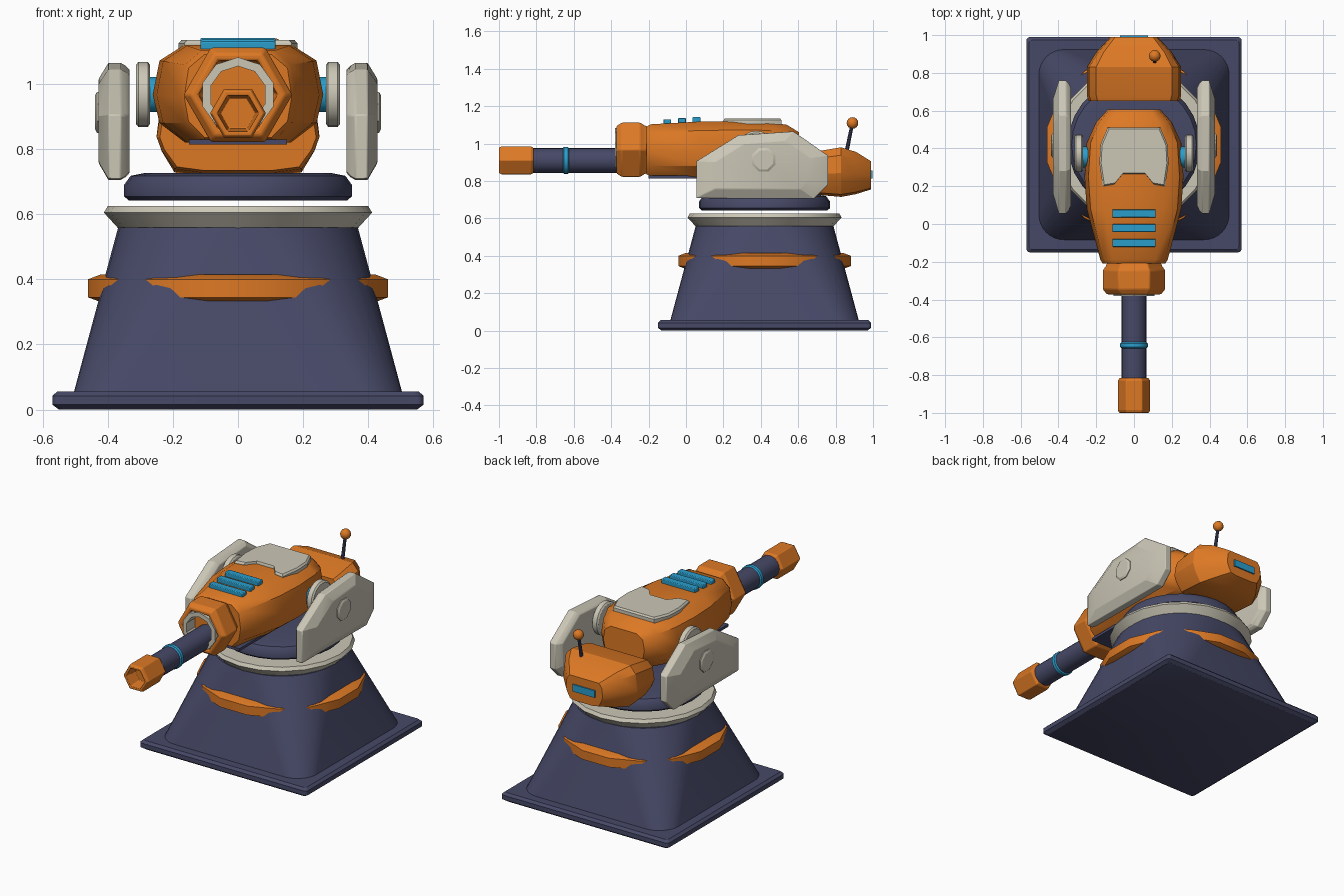
import bpy, bmesh, math
from mathutils import Vector

if "Cube" in bpy.data.objects:
    bpy.data.objects.remove(bpy.data.objects["Cube"])


def material(name, rgb):
    m = bpy.data.materials.new(name)
    m.diffuse_color = (*rgb, 1)
    m.use_nodes = True
    m.node_tree.nodes["Principled BSDF"].inputs["Base Color"].default_value = m.diffuse_color
    return m


ORANGE = material("orange", (0.72, 0.19, 0.018))
NAVY = material("navy", (0.062, 0.066, 0.135))
CREAM = material("cream", (0.60, 0.57, 0.47))
BLUE = material("light blue", (0.024, 0.34, 0.60))
CY = 0.42  # middle of the pedestal


def finish(name, bm, mat, bevel=0, smooth=30):
    bmesh.ops.recalc_face_normals(bm, faces=bm.faces)
    me = bpy.data.meshes.new(name)
    bm.to_mesh(me)
    bm.free()
    me.materials.append(mat)
    ob = bpy.data.objects.new(name, me)
    bpy.context.collection.objects.link(ob)
    if bevel:
        b = ob.modifiers.new("bevel", "BEVEL")
        b.width, b.segments, b.limit_method = bevel, 2, "ANGLE"
    if smooth:
        bpy.ops.object.select_all(action="DESELECT")
        ob.select_set(True)
        bpy.context.view_layer.objects.active = ob
        bpy.ops.object.shade_smooth_by_angle(angle=math.radians(smooth))
    return ob


def loft(name, rings, mat, **kw):
    """Skin a list of equal point rings and cap both ends."""
    bm = bmesh.new()
    vs = [[bm.verts.new(p) for p in r] for r in rings]
    n = len(vs[0])
    for a, b in zip(vs, vs[1:]):
        for i in range(n):
            j = (i + 1) % n
            bm.faces.new((a[i], a[j], b[j], b[i]))
    bm.faces.new(vs[0])
    bm.faces.new(vs[-1])
    return finish(name, bm, mat, **kw)


def lathe(name, axis, centre, profile, n, mat, phase=0.0, **kw):
    """Revolve (position, radius) pairs about an axis; centre gives the other two coordinates."""
    rings = []
    for t, r in profile:
        ring = []
        for i in range(n):
            a = 2 * math.pi * i / n + phase
            u, v = centre[0] + r * math.cos(a), centre[1] + r * math.sin(a)
            ring.append({"x": (t, u, v), "y": (u, t, v), "z": (u, v, t)}[axis])
        rings.append(ring)
    return loft(name, rings, mat, **kw)


def box(name, lo, hi, mat, **kw):
    ring = lambda z: [(lo[0], lo[1], z), (hi[0], lo[1], z), (hi[0], hi[1], z), (lo[0], hi[1], z)]
    return loft(name, [ring(lo[2]), ring(hi[2])], mat, **kw)


def rounded_square(half, r, z):
    pts = []
    for k in range(4):
        sx, sy = [(1, 1), (-1, 1), (-1, -1), (1, -1)][k]
        for i in range(9):
            a = math.pi / 2 * (k + i / 8)
            pts.append((sx * (half - r) + r * math.cos(a), CY + sy * (half - r) + r * math.sin(a), z))
    return pts


def hull_rings(section, stations):
    """Mirror a half section (width and height fractions) at each (y, half width, z low, z high)."""
    full = section + [(-x, z) for x, z in reversed(section)]
    return [[(x * w, y, lo + z * (hi - lo)) for x, z in full] for y, w, lo, hi in stations]


# Pedestal
loft("base_plate", [rounded_square(h, 0.02, z) for h, z in
     ((0.55, 0.0), (0.57, 0.015), (0.57, 0.042), (0.555, 0.056))], NAVY)
loft("pedestal", [rounded_square(0.505, 0.13, 0.05), rounded_square(0.368, 0.34, 0.56)], NAVY)
lathe("pedestal_band", "z", (0, CY), [(0.33, 0.43), (0.345, 0.47), (0.40, 0.47), (0.415, 0.43)],
      16, ORANGE, math.pi / 16)
lathe("pedestal_collar", "z", (0, CY), [(0.548, 0.36), (0.605, 0.412), (0.625, 0.40)], 20, CREAM)
lathe("turntable", "z", (0, CY), [(0.642, 0.335), (0.655, 0.35), (0.69, 0.35), (0.718, 0.33),
      (0.726, 0.29)], 28, NAVY, smooth=40)

# Main gun housing
body_section = [(0.63, 1), (0.92, 0.84), (1, 0.49), (0.92, 0.2), (0.62, 0)]
loft("gun_housing", hull_rings(body_section, [
    (-0.21, 0.165, 0.835, 1.09), (-0.19, 0.178, 0.825, 1.103), (0.08, 0.25, 0.82, 1.118),
    (0.25, 0.262, 0.82, 1.12), (0.43, 0.25, 0.825, 1.118), (0.54, 0.20, 0.84, 1.10),
    (0.605, 0.14, 0.88, 1.06)]), ORANGE, smooth=35)
box("belly_plate", (-0.15, -0.2, 0.814), (0.15, 0.3, 0.83), NAVY)

# Top armour plate with a notched front edge
plate = [(0.06, 0.265), (0.105, 0.21), (0.165, 0.2), (0.183, 0.32), (0.178, 0.42), (0.14, 0.51)]
plate += [(-x, y) for x, y in reversed(plate)]
loft("top_plate", [[(x, y, 1.085) for x, y in plate], [(x, y, 1.125) for x, y in plate],
     [(x * 0.95, 0.36 + (y - 0.36) * 0.95, 1.135) for x, y in plate]], CREAM)

# Cooling vents
for i in range(3):
    y, z = -0.1 + 0.078 * i, 1.121 + 0.006 * i
    box("vent_%d" % (i + 1), (-0.115, y - 0.021, z - 0.02), (0.115, y + 0.021, z + 0.009), BLUE, bevel=0.004)

# Hexagonal collar, insert ring, barrel and muzzle
lathe("barrel_collar", "y", (0, 0.967), [(-0.2, 0.14), (-0.225, 0.152), (-0.245, 0.167), (-0.345, 0.167),
      (-0.372, 0.145), (-0.372, 0.122), (-0.30, 0.115)], 6, ORANGE, smooth=20, bevel=0.006)
bm = bmesh.new()
ring = []
for i in range(10):
    a = 2 * math.pi * (i + 0.5) / 10
    ring.append([bm.verts.new((r * math.cos(a), y, 0.967 + r * math.sin(a)))
                 for r, y in ((0.115, -0.30), (0.115, -0.38), (0.088, -0.38), (0.088, -0.30))])
for i in range(10):
    for k in range(4):
        a, b = ring[i], ring[(i + 1) % 10]
        bm.faces.new((a[k], a[(k + 1) % 4], b[(k + 1) % 4], b[k]))
finish("collar_insert", bm, CREAM)
lathe("barrel", "y", (0, 0.91), [(-0.9, 0.066), (-0.25, 0.066)], 20, NAVY)
lathe("barrel_band", "y", (0, 0.91), [(-0.658, 0.066), (-0.652, 0.073), (-0.632, 0.073), (-0.626, 0.066)],
      20, BLUE)
lathe("muzzle", "y", (0, 0.91), [(-0.815, 0.076), (-0.828, 0.086), (-0.985, 0.086), (-1.0, 0.079),
      (-1.0, 0.064), (-0.92, 0.054)], 6, ORANGE, smooth=20, bevel=0.003)

# Rear housing with tail light
rear_section = [(0.80, 1), (0.95, 0.84), (1, 0.48), (0.94, 0.3), (0.78, 0.05), (0.45, 0)]
loft("rear_housing", hull_rings(rear_section, [
    (0.65, 0.24, 0.735, 0.945), (0.68, 0.25, 0.728, 0.955), (0.83, 0.25, 0.715, 0.98),
    (0.91, 0.20, 0.73, 0.955), (0.99, 0.125, 0.755, 0.905)]), ORANGE, smooth=25)
box("tail_light", (-0.075, 0.97, 0.812), (0.075, 0.998, 0.855), BLUE)

# Antenna
bm = bmesh.new()
foot, tip = Vector((0.11, 0.855, 0.94)), Vector((0.11, 0.89, 1.11))
turn = (tip - foot).to_track_quat("Z", "Y").to_matrix().to_4x4()
turn.translation = (foot + tip) / 2
bmesh.ops.create_cone(bm, cap_ends=True, segments=10, radius1=0.011, radius2=0.009,
                      depth=(tip - foot).length, matrix=turn)
finish("antenna_rod", bm, NAVY)
bm = bmesh.new()
bmesh.ops.create_uvsphere(bm, u_segments=12, v_segments=8, radius=0.031)
bmesh.ops.translate(bm, verts=bm.verts, vec=tip)
finish("antenna_ball", bm, ORANGE)

# Side shields, hubs and pivots, one set per side
shield = [(0.055, 0.708), (0.055, 0.905), (0.28, 1.045), (0.575, 1.065), (0.76, 0.935), (0.76, 0.78), (0.685, 0.705)]
for s, side in ((1, "right"), (-1, "left")):
    rings = []
    for x, k in ((0.345, 0.94), (0.333, 0.88), (0.345, 0.95), (0.36, 1.0), (0.398, 1.0), (0.428, 0.72)):
        if k == 0.94:
            x, k = 0.333, 0.6
        rings.append([(s * x, CY + (y - CY) * k, 0.89 + (z - 0.89) * k) for y, z in shield])
    loft("side_shield_" + side, rings, CREAM, smooth=20, bevel=0.004)
    lathe("shield_hub_" + side, "x", (0.415, 0.913),
          [(s * 0.40, 0.07), (s * 0.433, 0.068), (s * 0.44, 0.055)], 8, CREAM, math.pi / 8)
    lathe("pivot_disc_" + side, "x", (0.375, 0.968), [(s * 0.27, 0.09), (s * 0.277, 0.1),
          (s * 0.306, 0.1), (s * 0.314, 0.09)], 20, CREAM)
    lathe("pivot_cap_" + side, "x", (0.355, 0.968), [(s * 0.24, 0.055), (s * 0.272, 0.055)], 14, BLUE)
